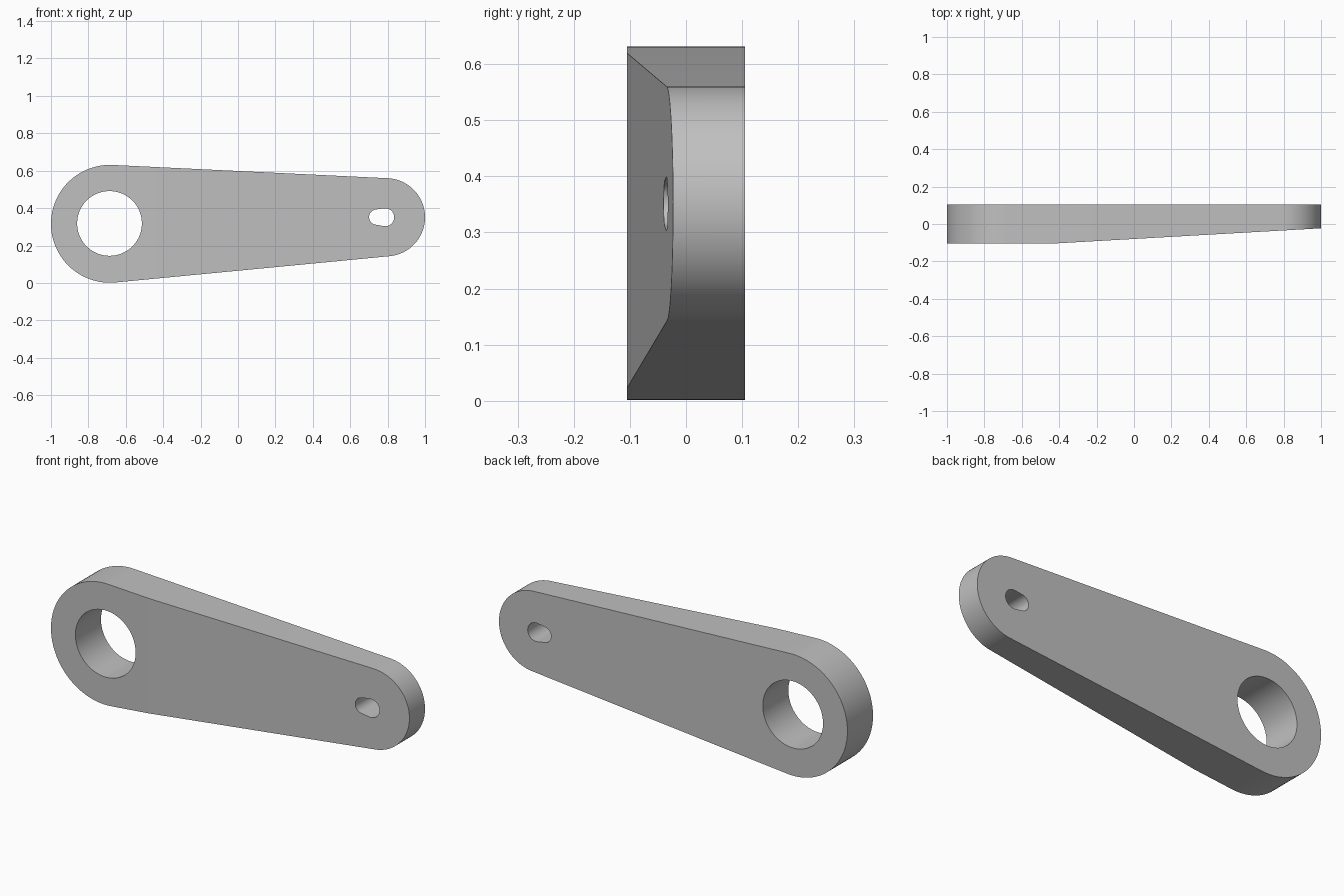
import bpy
import bmesh
import math
from mathutils import Vector

if "Cube" in bpy.data.objects:
    bpy.data.objects.remove(bpy.data.objects["Cube"], do_unlink=True)

HALF = 0.105      # half thickness of the arm


def arc(cx, cz, r, start, end, steps):
    return [(cx + r * math.cos(start + (end - start) * i / steps),
             cz + r * math.sin(start + (end - start) * i / steps))
            for i in range(steps + 1)]


def tapered_slot(x1, z1, r1, x2, z2, r2, steps=48):
    """Outline of two round ends joined by their outer tangents."""
    dx, dz = x2 - x1, z2 - z1
    tilt = math.atan2(dz, dx)
    a = math.acos((r1 - r2) / math.hypot(dx, dz))
    return (arc(x1, z1, r1, tilt + a, tilt + 2 * math.pi - a, steps)
            + arc(x2, z2, r2, tilt - a, tilt + a, steps))


def prism(name, outline, half, bevel_plane=None):
    """Extrude an x-z outline along y, optionally sliced by a plane."""
    bm = bmesh.new()
    face = bm.faces.new([bm.verts.new((x, -half, z)) for x, z in outline])
    new = bmesh.ops.extrude_face_region(bm, geom=[face])["geom"]
    bmesh.ops.translate(bm, vec=(0, 2 * half, 0),
                        verts=[v for v in new if isinstance(v, bmesh.types.BMVert)])
    if bevel_plane:
        point, normal = bevel_plane
        cut = bmesh.ops.bisect_plane(bm, geom=bm.verts[:] + bm.edges[:] + bm.faces[:],
                                     dist=1e-6, plane_co=point, plane_no=normal,
                                     clear_outer=True)
        bmesh.ops.holes_fill(bm, edges=[e for e in bm.edges if e.is_boundary], sides=0)
    bmesh.ops.recalc_face_normals(bm, faces=bm.faces[:])
    mesh = bpy.data.meshes.new(name)
    bm.to_mesh(mesh)
    bm.free()
    obj = bpy.data.objects.new(name, mesh)
    bpy.context.collection.objects.link(obj)
    return obj


# Material
grey = bpy.data.materials.new("plain grey")
grey.use_nodes = True
colour = (0.53, 0.53, 0.53, 1)
grey.diffuse_color = colour
grey.node_tree.nodes["Principled BSDF"].inputs["Base Color"].default_value = colour

# Arm body, its front thinning toward the small end
slope = Vector((1.44, 0.082, 0))
front_slope = (Vector((-0.44, -HALF, 0)), Vector((slope.y, -slope.x, 0)))
arm = prism("lever_arm", tapered_slot(-0.685, 0.316, 0.315, 0.791, 0.351, 0.209),
            HALF, front_slope)
arm.data.materials.append(grey)

# Round shaft hole and small tapered slot
cutters = [
    prism("shaft_hole_cutter", arc(-0.687, 0.318, 0.173, 0, 2 * math.pi, 96)[:-1], 0.3),
    prism("slot_cutter", tapered_slot(0.742, 0.352, 0.041, 0.787, 0.351, 0.048, 24), 0.3),
]
bpy.ops.object.select_all(action="DESELECT")
bpy.context.view_layer.objects.active = arm
arm.select_set(True)
for cutter in cutters:
    cutter.hide_render = True
    mod = arm.modifiers.new(cutter.name, "BOOLEAN")
    mod.operation = "DIFFERENCE"
    mod.solver = "EXACT"
    mod.object = cutter
    bpy.ops.object.modifier_apply(modifier=mod.name)
    bpy.data.objects.remove(cutter, do_unlink=True)

# Smooth walls, flat front and back
bpy.ops.object.shade_smooth_by_angle(angle=math.radians(30))
for poly in arm.data.polygons:
    poly.use_smooth = abs(poly.normal.y) < 0.9
